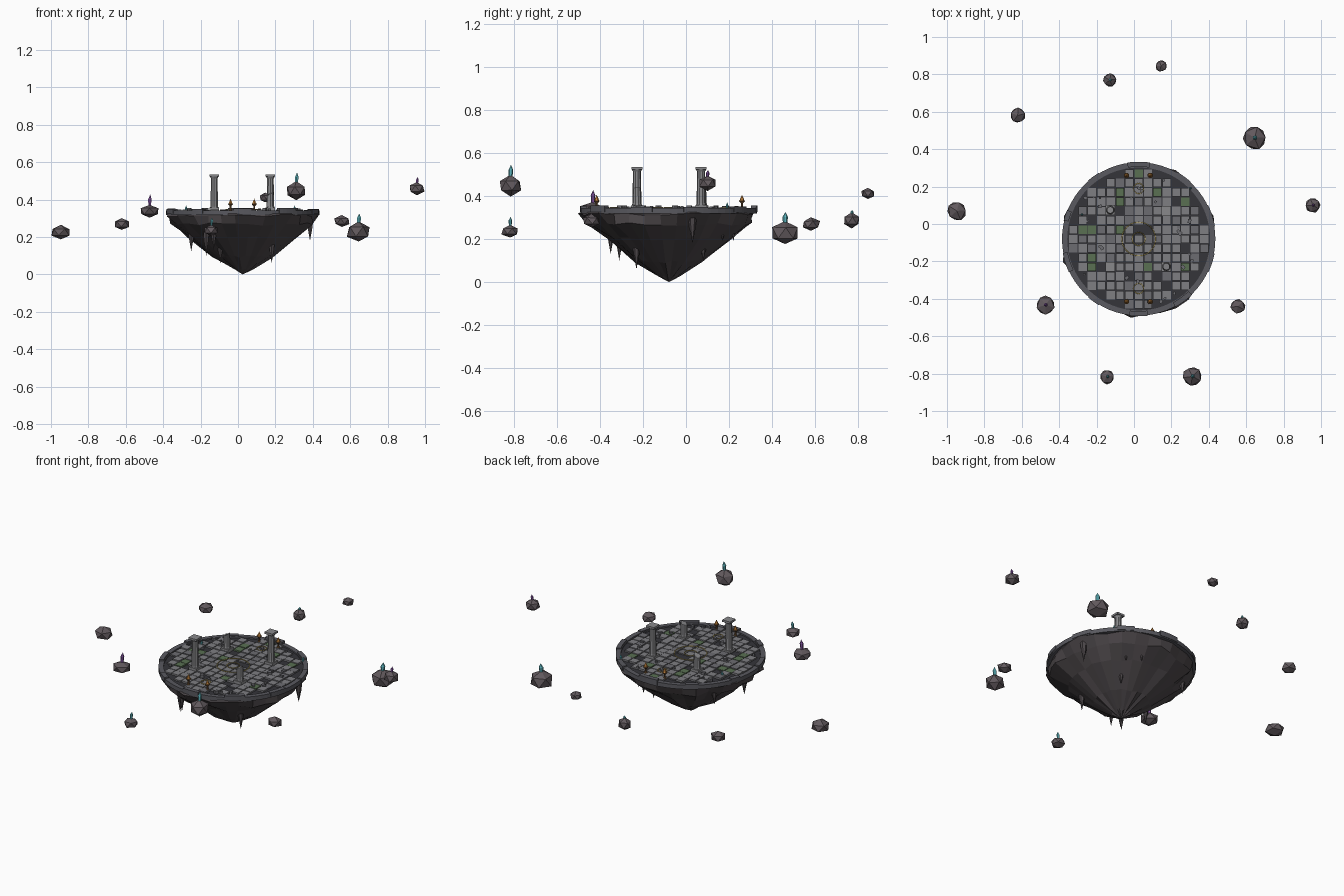
import bpy, bmesh, random
from math import sin, cos, pi, tau, radians, hypot
from mathutils import Matrix, Vector

if "Cube" in bpy.data.objects:
    bpy.data.objects.remove(bpy.data.objects["Cube"])

random.seed(7)
CX, CY, TOP = 0.025, -0.08, 0.345
R = 0.41


def mat(name, r, g, b):
    m = bpy.data.materials.new(name)
    m.diffuse_color = (r, g, b, 1)
    m.use_nodes = True
    m.node_tree.nodes["Principled BSDF"].inputs["Base Color"].default_value = m.diffuse_color
    return m


ROCK = mat("dark_rock", 0.075, 0.065, 0.07)
BOULDER = mat("boulder_rock", 0.12, 0.10, 0.11)
DARK = mat("dark_floor", 0.035, 0.035, 0.042)
RIM = mat("rim_stone", 0.10, 0.10, 0.115)
TILE = mat("tile_stone", 0.21, 0.21, 0.225)
TILE2 = mat("tile_stone_dim", 0.15, 0.15, 0.165)
MOSS = mat("moss", 0.10, 0.16, 0.085)
STONE = mat("column_stone", 0.25, 0.25, 0.26)
GOLD = mat("gold", 0.65, 0.5, 0.15)
BRONZE = mat("bronze", 0.16, 0.085, 0.035)
FLAME = mat("flame", 0.6, 0.25, 0.05)
CYAN = mat("cyan_crystal", 0.12, 0.5, 0.56)
PURPLE = mat("purple_crystal", 0.25, 0.1, 0.4)


def finish(bm, name, *mats):
    me = bpy.data.meshes.new(name)
    bm.to_mesh(me)
    bm.free()
    ob = bpy.data.objects.new(name, me)
    bpy.context.collection.objects.link(ob)
    for m in mats:
        me.materials.append(m)
    return ob


def add_box(bm, x, y, z0, z1, sx, sy, rot=0, mi=0):
    M = Matrix.Translation((x, y, (z0 + z1) / 2)) @ Matrix.Rotation(rot, 4, 'Z') @ Matrix.Diagonal((sx, sy, z1 - z0, 1))
    vs = bmesh.ops.create_cube(bm, size=1, matrix=M)["verts"]
    for f in {f for v in vs for f in v.link_faces}:
        f.material_index = mi


def add_lathe(bm, x, y, prof, n, mi=0, lean=(0, 0), jitter=0):
    # rings of (radius, z); zero radius makes a point
    rings = []
    for i, (r, z) in enumerate(prof):
        ox, oy = x + lean[0] * i, y + lean[1] * i
        if r == 0:
            rings.append([bm.verts.new((ox, oy, z))])
            continue
        ring = []
        for k in range(n):
            a = tau * (k + 0.5) / n
            j = jitter if 0 < i < len(prof) - 1 else 0
            rr = r * (1 + random.uniform(-j, j))
            ring.append(bm.verts.new((ox + rr * cos(a), oy + rr * sin(a), z + random.uniform(-j, j) * 0.15)))
        rings.append(ring)
    faces = []
    for a, b in zip(rings, rings[1:]):
        for k in range(n):
            q = [a[k % len(a)], a[(k + 1) % len(a)], b[(k + 1) % len(b)], b[k % len(b)]]
            faces.append(bm.faces.new(list(dict.fromkeys(q))))
    for ring in (rings[0], rings[-1]):
        if len(ring) > 2:
            faces.append(bm.faces.new(ring))
    for f in faces:
        f.material_index = mi
    bmesh.ops.recalc_face_normals(bm, faces=faces)


def add_arc(bm, r0, r1, z0, z1, a0, a1, n):
    # curved block between two angles, or a full ring
    full = abs(a1 - a0 - tau) < 1e-6
    secs = []
    for k in range(n if full else n + 1):
        a = a0 + (a1 - a0) * k / n
        secs.append([bm.verts.new((CX + r * cos(a), CY + r * sin(a), z))
                     for r, z in ((r0, z0), (r1, z0), (r1, z1), (r0, z1))])
    pairs = list(zip(secs, secs[1:])) + ([(secs[-1], secs[0])] if full else [])
    faces = [bm.faces.new((a[i], a[(i + 1) % 4], b[(i + 1) % 4], b[i])) for a, b in pairs for i in range(4)]
    if not full:
        faces += [bm.faces.new(secs[0]), bm.faces.new(secs[-1])]
    bmesh.ops.recalc_face_normals(bm, faces=faces)


# Island underside
bm = bmesh.new()
add_lathe(bm, CX, CY, [(0.40, 0.332), (0.405, 0.315), (0.375, 0.268), (0.29, 0.20), (0.155, 0.095), (0.05, 0.03), (0, 0)],
          32, jitter=0.05)
finish(bm, "island_underside", ROCK)

# Hanging stone spikes: x, y, tip height, length
bm = bmesh.new()
for x, y, tip, ln in [(-0.25, -0.2, 0.125, 0.12), (-0.17, -0.31, 0.10, 0.15), (-0.095, -0.23, 0.06, 0.13),
                      (0.18, -0.23, 0.06, 0.13), (0.385, 0.03, 0.18, 0.12), (0.20, 0.17, 0.19, 0.10),
                      (0.13, 0.22, 0.19, 0.11), (-0.26, 0.1, 0.18, 0.11), (-0.13, -0.35, 0.13, 0.14),
                      (0.16, 0.08, 0.10, 0.10)]:
    add_lathe(bm, x, y, [(0.02, tip + ln), (0.014, tip + ln * 0.55), (0, tip)], 6)
finish(bm, "hanging_spikes", ROCK)

# Dark floor bed
bm = bmesh.new()
add_lathe(bm, CX, CY, [(0.395, 0.325), (0.395, 0.335)], 48)
finish(bm, "floor_bed", DARK)

# Rim ring and raised rim blocks
bm = bmesh.new()
add_arc(bm, 0.382, R, 0.318, 0.343, 0, tau, 64)
finish(bm, "rim_ring", RIM)
bm = bmesh.new()
for k in range(10):
    a = radians(90 + 36 * k)
    w = random.uniform(0.06, 0.16)
    add_arc(bm, 0.386, R + 0.003, 0.325, random.uniform(0.347, 0.356), a - w, a + w, 5)
finish(bm, "rim_blocks", RIM)

# Floor tiles with missing and mossy ones
bm = bmesh.new()
P = 0.05
missing = {(-2, 3), (-1, -4), (2, -4), (-4, -3), (5, -1), (0, 1), (1, 1), (3, -5), (-5, 2), (4, 4)}
for i in range(-7, 8):
    for j in range(-7, 8):
        if (i, j) in missing or hypot(abs(i) + 0.4, abs(j) + 0.4) * P > 0.384:
            continue
        mi = random.choices((0, 1, 2), (70, 20, 10))[0]
        add_box(bm, CX + i * P, CY + j * P, 0.333, TOP + random.uniform(-0.004, 0.002), 0.045, 0.045, mi=mi)
finish(bm, "floor_tiles", TILE, TILE2, MOSS)


# Gold floor rings
def gold_ring(name, x, y, r):
    bpy.ops.mesh.primitive_torus_add(major_segments=40, minor_segments=6, major_radius=r, minor_radius=0.0022,
                                     location=(x, y, TOP + 0.002))
    ob = bpy.context.object
    ob.name = name
    ob.data.materials.append(GOLD)


gold_ring("outer_ring", CX, CY, 0.09)
gold_ring("inner_ring", CX, CY, 0.035)
gold_ring("back_ring", CX, 0.19, 0.027)
gold_ring("front_ring", CX, -0.345, 0.027)

# Columns: two whole, two broken
for x, y, h, whole in [(-0.127, -0.228, 0.19, True), (0.173, 0.07, 0.19, True),
                       (-0.127, 0.075, 0.09, False), (0.173, -0.228, 0.085, False)]:
    bm = bmesh.new()
    add_box(bm, x, y, TOP - 0.004, TOP + 0.012, 0.052, 0.052)
    end = TOP + h - (0.022 if whole else 0)
    add_lathe(bm, x, y, [(0.023, TOP + 0.012), (0.021, TOP + 0.022), (0.0185, end)], 10)
    if whole:
        add_lathe(bm, x, y, [(0.0185, end), (0.024, end + 0.01)], 10)
        add_box(bm, x, y, end + 0.01, TOP + h, 0.052, 0.052)
    else:
        bm.verts.ensure_lookup_table()
        for v in bm.verts:
            if v.co.z > end - 0.001:
                v.co.z += (v.co.x - x) * 0.5 + random.uniform(-0.006, 0.006)
    finish(bm, "whole_column" if whole else "broken_column", STONE)

# Braziers
for x in (-0.04, 0.087):
    for y in (0.26, -0.415):
        bm = bmesh.new()
        add_lathe(bm, x, y, [(0.011, TOP - 0.005), (0.005, TOP + 0.006), (0.005, TOP + 0.02),
                             (0.015, TOP + 0.031), (0.014, TOP + 0.034)], 8)
        add_lathe(bm, x, y, [(0.011, TOP + 0.033), (0.008, TOP + 0.043), (0, TOP + 0.06)], 6, mi=1)
        finish(bm, "brazier", BRONZE, FLAME)

# Loose rubble
bm = bmesh.new()
for k in range(26):
    a, r = random.uniform(0, tau), random.uniform(0.2, 0.37)
    s = random.uniform(0.008, 0.018)
    add_box(bm, CX + r * cos(a), CY + r * sin(a), TOP - 0.008, TOP + s * 0.6, s, s * 1.3, random.uniform(0, pi))
finish(bm, "rubble", TILE2)


def crystal(x, y, z0, z1, r, m):
    h = z1 - z0
    bm = bmesh.new()
    add_lathe(bm, x, y, [(r * 0.7, z0), (r, z0 + h * 0.65), (0, z1)], 6, lean=(0.002, 0.001))
    finish(bm, "crystal", m)


# Small crystals at the rim
crystal(-0.28, 0.05, 0.33, 0.37, 0.006, CYAN)
crystal(0.30, 0.19, 0.33, 0.37, 0.006, CYAN)

# Floating rocks: x, y, z, radius, half height, crystal top, crystal material
for x, y, z, r, hh, ct, m in [(-0.947, 0.07, 0.225, 0.054, 0.037, 0, None), (-0.622, 0.58, 0.268, 0.043, 0.031, 0, None),
                              (-0.13, 0.77, 0.286, 0.037, 0.034, 0.335, CYAN), (0.145, 0.845, 0.41, 0.032, 0.025, 0, None),
                              (0.645, 0.46, 0.228, 0.064, 0.054, 0.325, CYAN), (0.957, 0.10, 0.46, 0.042, 0.034, 0.52, PURPLE),
                              (0.555, -0.44, 0.284, 0.042, 0.031, 0, None), (0.312, -0.815, 0.447, 0.055, 0.047, 0.545, CYAN),
                              (-0.143, -0.817, 0.236, 0.041, 0.03, 0.303, CYAN), (-0.473, -0.433, 0.338, 0.053, 0.034, 0.427, PURPLE)]:
    bm = bmesh.new()
    bmesh.ops.create_icosphere(bm, subdivisions=1, radius=1)
    spin = Matrix.Rotation(random.uniform(0, tau), 3, 'Z')
    for v in bm.verts:
        c = spin @ v.co * random.uniform(0.95, 1.12)
        v.co = Vector((x + c.x * r, y + c.y * r, z + c.z * hh))
    finish(bm, "floating_rock", BOULDER)
    if m:
        crystal(x, y, z + hh * 0.6, ct, r * 0.2, m)
